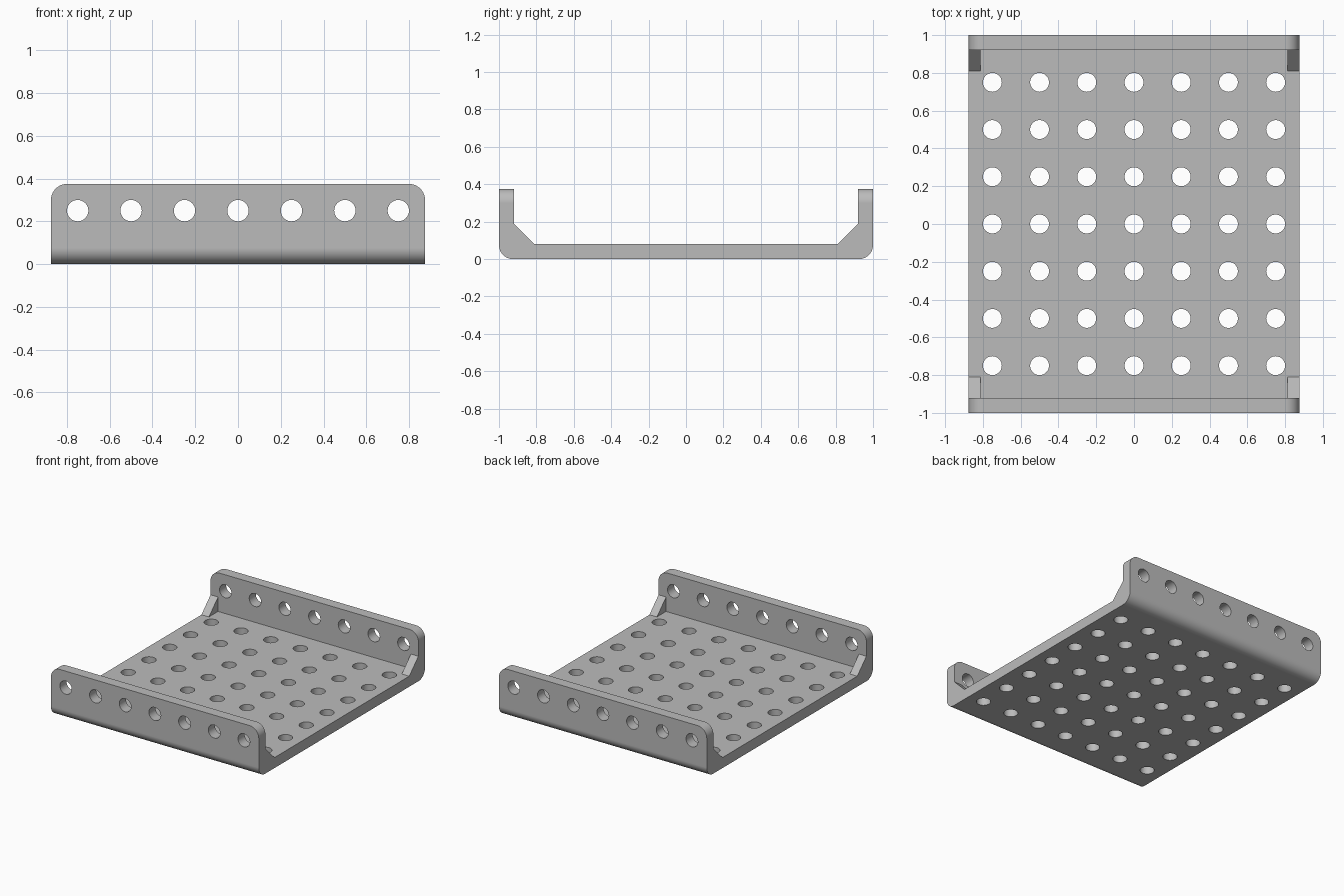
import bpy, bmesh, math
from mathutils import Matrix, Vector

cube = bpy.data.objects.get("Cube")
if cube:
    bpy.data.objects.remove(cube, do_unlink=True)

HALF_X, HALF_Y, HEIGHT = 0.875, 1.0, 0.375
THICK, ROUND = 0.08, 0.075
RIB_W, RIB = 0.063, 0.11           # gusset width and leg length
HOLE_R, PITCH = 0.05, 0.25

grey = bpy.data.materials.new("light grey")
grey.use_nodes = True
COLOUR = (0.5, 0.5, 0.5, 1)
grey.diffuse_color = COLOUR
grey.node_tree.nodes["Principled BSDF"].inputs["Base Color"].default_value = COLOUR


def add_object(name, bm, helper=False):
    bmesh.ops.recalc_face_normals(bm, faces=bm.faces)
    mesh = bpy.data.meshes.new(name)
    bm.to_mesh(mesh)
    bm.free()
    mesh.materials.append(grey)
    obj = bpy.data.objects.new(name, mesh)
    bpy.context.collection.objects.link(obj)
    obj.hide_render = helper
    return obj


def extrude_x(bm, profile, x0, x1):
    """Closed prism from a (y, z) profile."""
    face = bm.faces.new([bm.verts.new((x0, y, z)) for y, z in profile])
    new = bmesh.ops.extrude_face_region(bm, geom=[face])["geom"]
    verts = [v for v in new if isinstance(v, bmesh.types.BMVert)]
    bmesh.ops.translate(bm, vec=(x1 - x0, 0, 0), verts=verts)


# U-shaped channel with rounded bottom edges and rounded wall corners
bm = bmesh.new()
inner = HALF_Y - THICK
half = [(HALF_Y, 0), (HALF_Y, HEIGHT), (inner, HEIGHT), (inner, THICK)]
extrude_x(bm, half + [(-y, z) for y, z in reversed(half)], -HALF_X, HALF_X)


def is_rounded(edge):
    mid = (edge.verts[0].co + edge.verts[1].co) / 2
    along = (edge.verts[1].co - edge.verts[0].co).normalized()
    bottom = abs(along.x) > 0.9 and mid.z < 0.01
    corner = abs(along.y) > 0.9 and mid.z > HEIGHT - 0.01
    return bottom or corner


bmesh.ops.bevel(bm, geom=[e for e in bm.edges if is_rounded(e)], offset=ROUND,
                segments=10, profile=0.5, affect='EDGES', clamp_overlap=False)
tray = add_object("perforated_tray", bm)

# Gussets in the four inner corners
bm = bmesh.new()
sink = 0.03
for side in (-1, 1):
    for end in (-1, 1):
        rib = [(inner - RIB, THICK), (inner, THICK + RIB), (inner + sink, THICK + RIB),
               (inner + sink, THICK - sink), (inner - RIB, THICK - sink)]
        extrude_x(bm, [(end * y, z) for y, z in rib],
                  side * (HALF_X - RIB_W), side * HALF_X)
gussets = add_object("gusset_helper", bm, True)

# Floor holes in a grid, and a row of holes through both walls
bm = bmesh.new()


def drill(matrix, depth):
    bmesh.ops.create_cone(bm, cap_ends=True, segments=32, radius1=HOLE_R,
                          radius2=HOLE_R, depth=depth, matrix=matrix)


for i in range(-3, 4):
    drill(Matrix.Translation((i * PITCH, 0, PITCH)) @ Matrix.Rotation(math.pi / 2, 4, 'X'), 2.2)
    for j in range(-3, 4):
        drill(Matrix.Translation((i * PITCH, j * PITCH, THICK / 2)), 0.14)
drills = add_object("hole_helper", bm, True)

for operation, tool in (('UNION', gussets), ('DIFFERENCE', drills)):
    mod = tray.modifiers.new(operation.lower(), 'BOOLEAN')
    mod.operation, mod.object, mod.solver = operation, tool, 'EXACT'

# Apply the booleans, then remove the helpers
graph = bpy.context.evaluated_depsgraph_get()
result = bpy.data.meshes.new_from_object(tray.evaluated_get(graph))
tray.modifiers.clear()
tray.data = result
for helper in (gussets, drills):
    bpy.data.objects.remove(helper, do_unlink=True)

# Smooth rounds and holes, flat large faces
for obj in bpy.context.selected_objects:
    obj.select_set(False)
tray.select_set(True)
bpy.context.view_layer.objects.active = tray
bpy.ops.object.shade_smooth_by_angle(angle=math.radians(30))
weighted = tray.modifiers.new("weighted_normals", 'WEIGHTED_NORMAL')
weighted.keep_sharp = True
